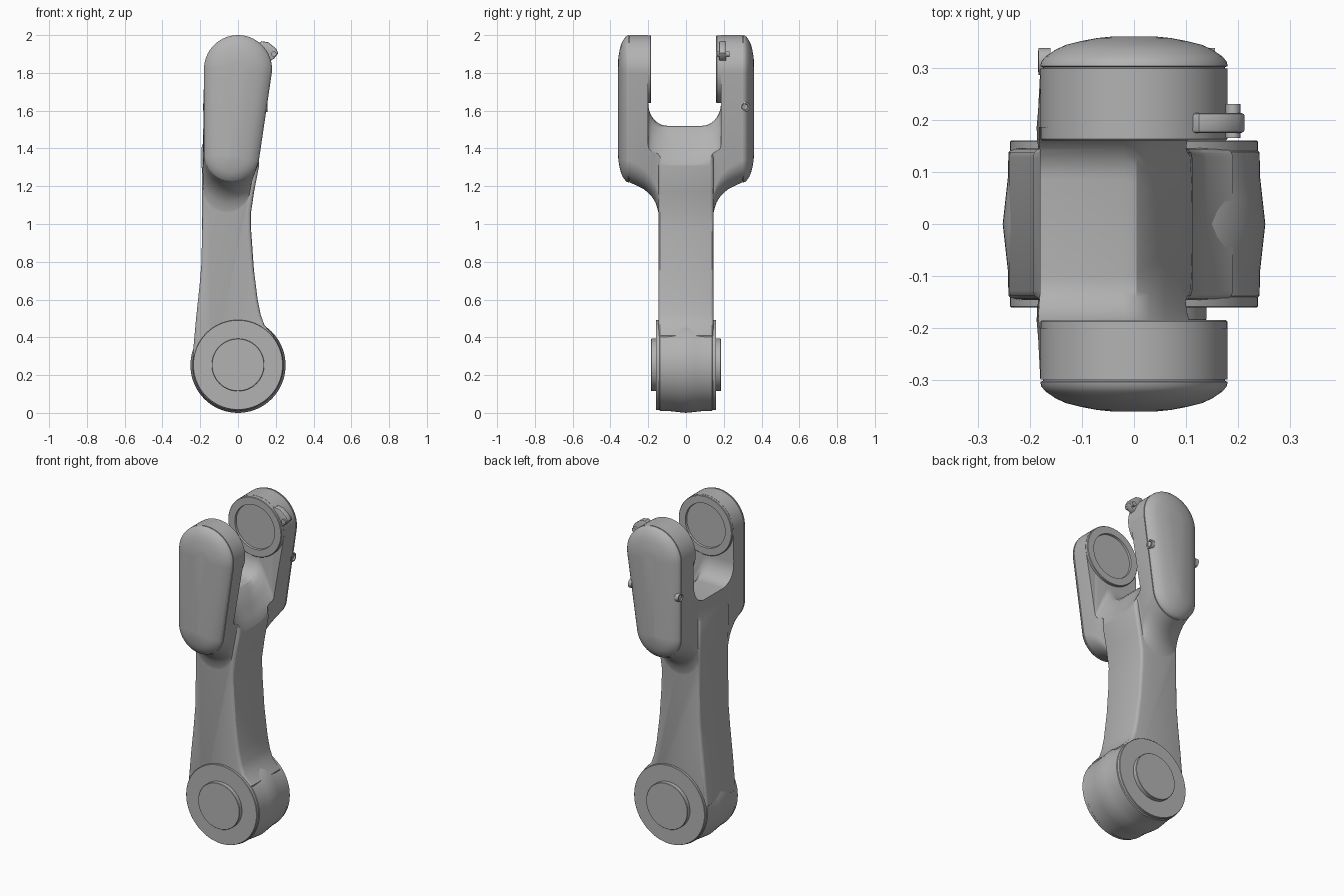
import bpy, bmesh, math
from mathutils import Vector, Matrix

if "Cube" in bpy.data.objects:
    bpy.data.objects.remove(bpy.data.objects["Cube"], do_unlink=True)

def material(name, rgb):
    m = bpy.data.materials.new(name)
    m.use_nodes = True
    m.diffuse_color = (*rgb, 1)
    m.node_tree.nodes["Principled BSDF"].inputs["Base Color"].default_value = (*rgb, 1)
    return m

GREY = material("satin grey", (0.45, 0.45, 0.45))

def loft(name, rings):
    """Skin a list of equal-length point rings and close both ends."""
    bm = bmesh.new()
    rows = [[bm.verts.new(p) for p in ring] for ring in rings]
    n = len(rows[0])
    for a, b in zip(rows, rows[1:]):
        for i in range(n):
            j = (i + 1) % n
            bm.faces.new((a[i], a[j], b[j], b[i]))
    bm.faces.new(rows[0])
    bm.faces.new(rows[-1])
    bmesh.ops.recalc_face_normals(bm, faces=bm.faces)
    me = bpy.data.meshes.new(name)
    bm.to_mesh(me)
    bm.free()
    me.materials.append(GREY)
    ob = bpy.data.objects.new(name, me)
    bpy.context.collection.objects.link(ob)
    return ob

def activate(ob):
    bpy.ops.object.select_all(action='DESELECT')
    ob.select_set(True)
    bpy.context.view_layer.objects.active = ob

def smooth(ob, angle=32):
    activate(ob)
    bpy.ops.object.shade_smooth_by_angle(angle=math.radians(angle))

def boolean(ob, other, op):
    mod = ob.modifiers.new("cut", 'BOOLEAN')
    mod.operation, mod.object, mod.solver = op, other, 'EXACT'
    activate(ob)
    bpy.ops.object.modifier_apply(modifier=mod.name)
    bpy.data.objects.remove(other, do_unlink=True)

def bevel(ob, width, segments=3, angle=50):
    mod = ob.modifiers.new("round", 'BEVEL')
    mod.width, mod.segments = width, segments
    mod.limit_method, mod.angle_limit = 'ANGLE', math.radians(angle)
    activate(ob)
    bpy.ops.object.modifier_apply(modifier=mod.name)

TOP = 1.82       # fork pivot height
AXLE = 0.252     # lower axle height

def capsule(y, low_z=1.22, cx=-0.033, r=0.147, inset=0.0, n=72):
    """Tapered capsule outline around the pivot circle and a lower circle."""
    circles = ((0, TOP, 0.18 - inset), (cx, low_z + r, r - inset))
    ring = []
    for i in range(n):
        t = 2 * math.pi * (i + 0.5) / n
        c, s = math.cos(t), math.sin(t)
        x, z, rad = max(circles, key=lambda k: k[0] * c + k[1] * s + k[2])
        ring.append((x + rad * c, y, z + rad * s))
    return ring

def lathe(name, profile, z, n=72):
    """Revolve (radius, y) points around a y-directed axis at height z."""
    return loft(name, [[(r * math.cos(2 * math.pi * i / n), y,
                         z + r * math.sin(2 * math.pi * i / n))
                        for i in range(n)] for r, y in profile])

# Fork block: flares outward from the stem to the two arms
half = [(0.298, 1.22, -0.033, 0.147), (0.26, 1.203, -0.036, 0.146),
        (0.22, 1.182, -0.042, 0.142), (0.185, 1.15, -0.05, 0.137),
        (0.162, 1.115, -0.056, 0.13), (0.148, 1.07, -0.06, 0.124),
        (0.135, 1.0, -0.062, 0.12)]
sections = half + [(-y, *rest) for y, *rest in reversed(half)]
body = loft("link_body", [capsule(*s) for s in sections])

# Stem: side profile with a gently crowned width
right = [(0.10, 1.42), (0.112, 1.31), (0.085, 1.17), (0.069, 1.06), (0.07, 0.96),
         (0.084, 0.76), (0.104, 0.6), (0.12, 0.52), (0.14, 0.465), (0.19, 0.41)]
left = [(-0.15, 0.2), (-0.24, 0.3), (-0.222, 0.5), (-0.203, 0.68), (-0.193, 0.8),
        (-0.19, 1.0), (-0.19, 1.2), (-0.194, 1.4), (-0.17, 1.48)]
outline = right + [(0.15, 0.2)] + left
stem = loft("stem", [[(x, y, z) for x, z in outline] for y in (-0.146, 0.146)])
bevel(stem, 0.018, 3, 60)
boolean(body, stem, 'UNION')

# Fork slot: flat saddle on one side, scooped down on the other
def slot_ring(x, floor, ry, rz, back=0.185, front=-0.2, steps=10):
    pts = [(x, back, 2.3)]
    for side, sign in ((back, -1), (front, 1)):
        arc = [(x, side + sign * ry * (1 - math.cos(a)), floor + rz * (1 - math.sin(a)))
               for a in (math.pi / 2 * k / steps for k in range(steps + 1))]
        pts += arc if sign < 0 else arc[::-1]
    return pts + [(x, front, 2.3)]

slot = loft("slot_cutter", [slot_ring(*s) for s in (
    (-0.4, 1.52, 0.1, 0.12), (-0.02, 1.52, 0.1, 0.12), (0.005, 1.513, 0.105, 0.12),
    (0.03, 1.485, 0.12, 0.12), (0.06, 1.425, 0.15, 0.115), (0.09, 1.36, 0.175, 0.11),
    (0.115, 1.305, 0.185, 0.1), (0.4, 0.7, 0.185, 0.1))])
boolean(body, slot, 'DIFFERENCE')
smooth(body, 30)

# Domed covers on the outside of both arms
for name, s in (("front_cover", -1), ("back_cover", 1)):
    steps = ((0.295, 0.006), (0.301, 0.005), (0.303, 0.0), (0.312, 0.002), (0.322, 0.011),
             (0.335, 0.03), (0.344, 0.05), (0.351, 0.078), (0.357, 0.11), (0.36, 0.14))
    smooth(loft(name, [capsule(s * y, inset=i) for y, i in steps]), 35)

# Bearing rings facing each other inside the fork, with recessed centres
for name, face, wall in (("front_bearing", -0.184, -0.21), ("back_bearing", 0.16, 0.2)):
    d = 0.012 if wall > 0 else -0.012
    smooth(lathe(name, [(0.179, wall), (0.179, face + d / 4), (0.176, face),
                        (0.134, face), (0.132, face + d), (0.01, face + d)], TOP))

# Lower joint barrel, side discs and hubs
smooth(lathe("joint_barrel", [(0.2, -0.146), (0.233, -0.146), (0.241, -0.138), (0.242, -0.09),
                              (0.247, -0.045), (0.252, 0), (0.247, 0.045), (0.242, 0.09),
                              (0.241, 0.138), (0.233, 0.146), (0.2, 0.146)], AXLE))
for name, s in (("front", -1), ("back", 1)):
    smooth(lathe(name + "_joint_disc", [(0.238, s * 0.14), (0.238, s * 0.158),
                                        (0.236, s * 0.16), (0.1, s * 0.16)], AXLE + 0.002))
    smooth(lathe(name + "_hub", [(0.139, s * 0.15), (0.139, s * 0.183),
                                 (0.137, s * 0.185), (0.02, s * 0.185)], AXLE + 0.002))

# Cable latch on the back arm with its pin
latch_shape = [(0.1, 1.95), (0.125, 1.968), (0.16, 1.962), (0.2, 1.93), (0.214, 1.905),
               (0.19, 1.875), (0.165, 1.86), (0.14, 1.86)]
latch = loft("latch", [[(x, y, z) for x, z in latch_shape] for y in (0.175, 0.213)])
bevel(latch, 0.006, 2, 50)
smooth(latch)
pin = lathe("latch_pin", [(0.014, 0.165), (0.014, 0.23)], 1.9, 20)
pin.data.transform(Matrix.Translation((0.19, 0, 0)))
smooth(pin)

# Cover screws set into the edges of the back arm
for name, x, s in (("left_screw", 0.152, 1), ("right_screw", -0.18, -1)):
    screw = lathe(name, [(0.026, -0.02), (0.026, 0.003), (0.019, 0.004),
                         (0.014, -0.003), (0.004, -0.003)], 0, 24)
    screw.data.transform(Matrix.Translation((x, 0.312, 1.62))
                         @ Matrix.Rotation(-s * math.pi / 2, 4, 'Z'))
    smooth(screw)
